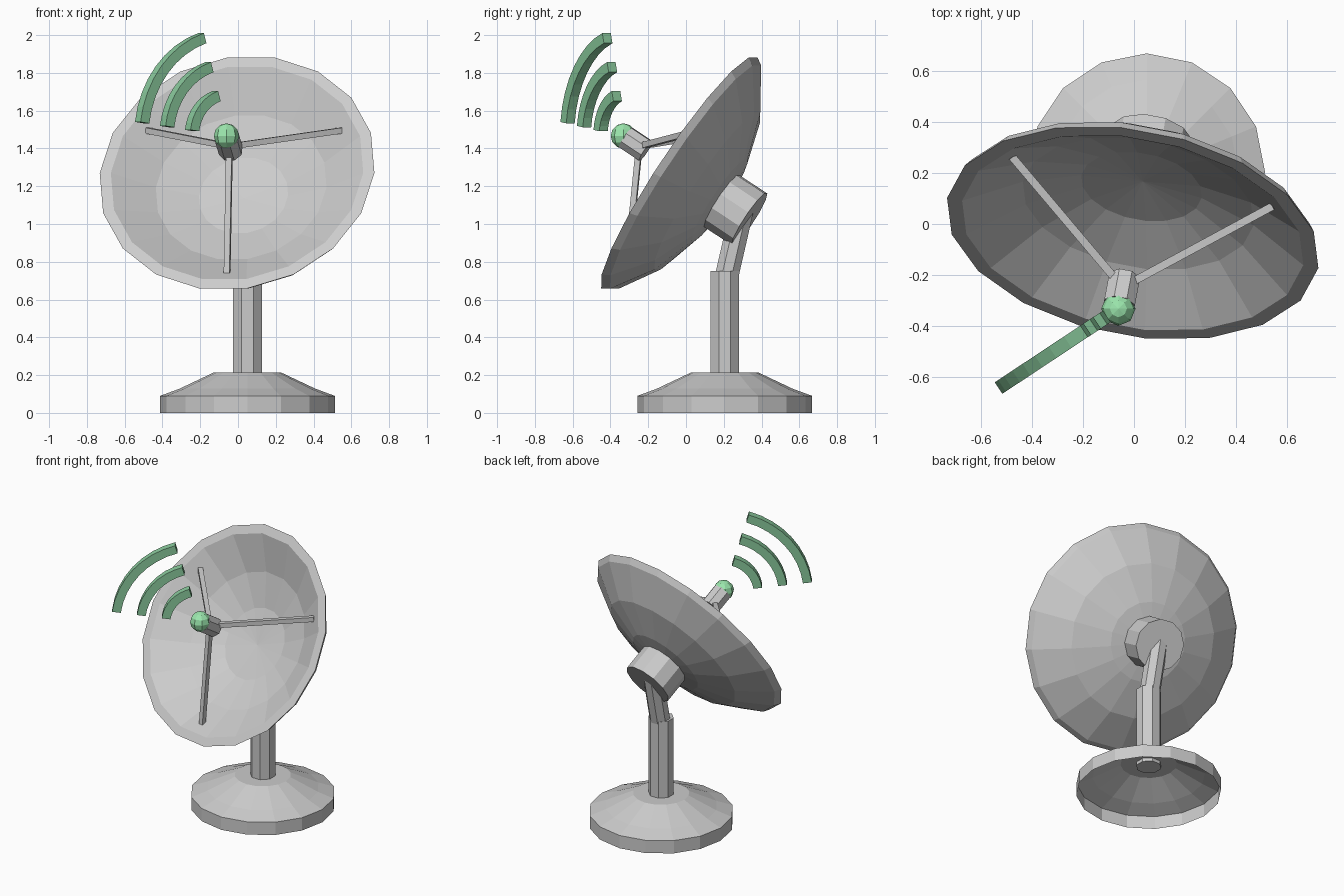
import bpy, bmesh
from math import sin, cos, pi, radians
from mathutils import Vector, Matrix

if "Cube" in bpy.data.objects:
    bpy.data.objects.remove(bpy.data.objects["Cube"])


def finish(name, bm, mat=None):
    bmesh.ops.recalc_face_normals(bm, faces=bm.faces)
    me = bpy.data.meshes.new(name)
    bm.to_mesh(me)
    bm.free()
    ob = bpy.data.objects.new(name, me)
    bpy.context.collection.objects.link(ob)
    if mat:
        me.materials.append(mat)
    return ob


def lathe(name, profile, sides, frame, phase=0.0, mat=None):
    """Revolve (radius, height) points about the frame's z axis."""
    bm = bmesh.new()
    rings = []
    for r, h in profile:
        n = sides if r else 1
        rings.append([bm.verts.new(frame @ Vector((r * cos(phase + 2 * pi * i / sides),
                                                   r * sin(phase + 2 * pi * i / sides), h)))
                      for i in range(n)])
    for a, b in zip(rings, rings[1:]):
        for i in range(sides):
            j = (i + 1) % sides
            quad = [a[i % len(a)], a[j % len(a)], b[j % len(b)], b[i % len(b)]]
            bm.faces.new(list(dict.fromkeys(quad)))
    return finish(name, bm, mat)


def bar(name, p, q, radius, sides):
    """Straight capped prism between two points."""
    d = q - p
    frame = Matrix.Translation(p) @ d.to_track_quat('Z', 'Y').to_matrix().to_4x4()
    return lathe(name, [(0, 0), (radius, 0), (radius, d.length), (0, d.length)],
                 sides, frame, pi / sides)


def paint(name, rgb):
    m = bpy.data.materials.new(name)
    m.diffuse_color = (*rgb, 1)
    m.use_nodes = True
    m.node_tree.nodes["Principled BSDF"].inputs["Base Color"].default_value = m.diffuse_color
    return m


bulb_green = paint("bulb_green", (0.33, 0.80, 0.42))
wave_green = paint("wave_green", (0.25, 0.58, 0.33))

# Hollow base and mast
mast = Vector((0.05, 0.205, 0))
lathe("base", [(0.463, 0), (0.463, 0.09), (0.36, 0.128), (0.18, 0.213), (0, 0.213)],
      16, Matrix.Translation(mast))
bar("mast", mast + Vector((0, 0, 0.19)), mast + Vector((0, 0, 0.75)), 0.082, 8)
bar("mast_arm", mast + Vector((0, 0.005, 0.70)), Vector((0.05, 0.295, 1.07)), 0.067, 8)

# Dish frame: x right, y up the dish, z along the facing direction
yaw, tilt = radians(10.7), radians(33)
right = Vector((cos(yaw), -sin(yaw), 0))
up = Vector((sin(tilt) * sin(yaw), sin(tilt) * cos(yaw), cos(tilt)))
rot = Matrix((right, up, right.cross(up))).transposed().to_4x4()
dish = Matrix.Translation((-0.005, -0.035, 1.27)) @ rot

# Dish shell with flat rim, and the hub behind it
lathe("dish", [(0, -0.245), (0.24, -0.22), (0.46, -0.14), (0.68, 0), (0.74, 0),
               (0.715, -0.04), (0.50, -0.18), (0.26, -0.26), (0, -0.295)], 18, dish)
lathe("dish_hub", [(0, -0.27), (0.168, -0.27), (0.168, -0.45), (0, -0.45)],
      12, dish, pi / 12)

# Feed horn held by three struts
lathe("feed_horn", [(0, 0.215), (0.066, 0.215), (0.066, 0.345), (0, 0.345)],
      8, dish, pi / 8)
for i in range(3):
    a = radians(30 + 120 * i)
    bar(f"strut_{i + 1}", dish @ Vector((0.6 * cos(a), 0.6 * sin(a), -0.05)),
        dish @ Vector((0.045 * cos(a), 0.045 * sin(a), 0.235)), 0.022, 4)

# Bulb on the tip
tip = dish @ Vector((0, 0, 0.36))
lathe("bulb", [(0.067 * sin(pi * k / 6) if 0 < k < 6 else 0, -0.067 * cos(pi * k / 6))
               for k in range(7)], 8, Matrix.Translation(tip), 0, bulb_green)

# Concentric signal arcs in a vertical plane through the bulb
out = Vector((-0.834, -0.552, 0)).normalized()
side = Vector((-out.y, out.x, 0)) * 0.027
for n, radius in enumerate((0.22, 0.38, 0.54)):
    bm = bmesh.new()
    prev = None
    steps = 8
    for k in range(steps + 1):
        a = radians(7.5 + 66 * k / steps)
        d = out * cos(a) + Vector((0, 0, sin(a)))
        ring = [bm.verts.new(tip + d * (radius + dr) + side * s)
                for dr, s in ((-0.028, -1), (0.028, -1), (0.028, 1), (-0.028, 1))]
        if prev:
            for i in range(4):
                j = (i + 1) % 4
                bm.faces.new((prev[i], prev[j], ring[j], ring[i]))
        if k in (0, steps):
            bm.faces.new(ring)
        prev = ring
    finish(f"signal_arc_{n + 1}", bm, wave_green)
